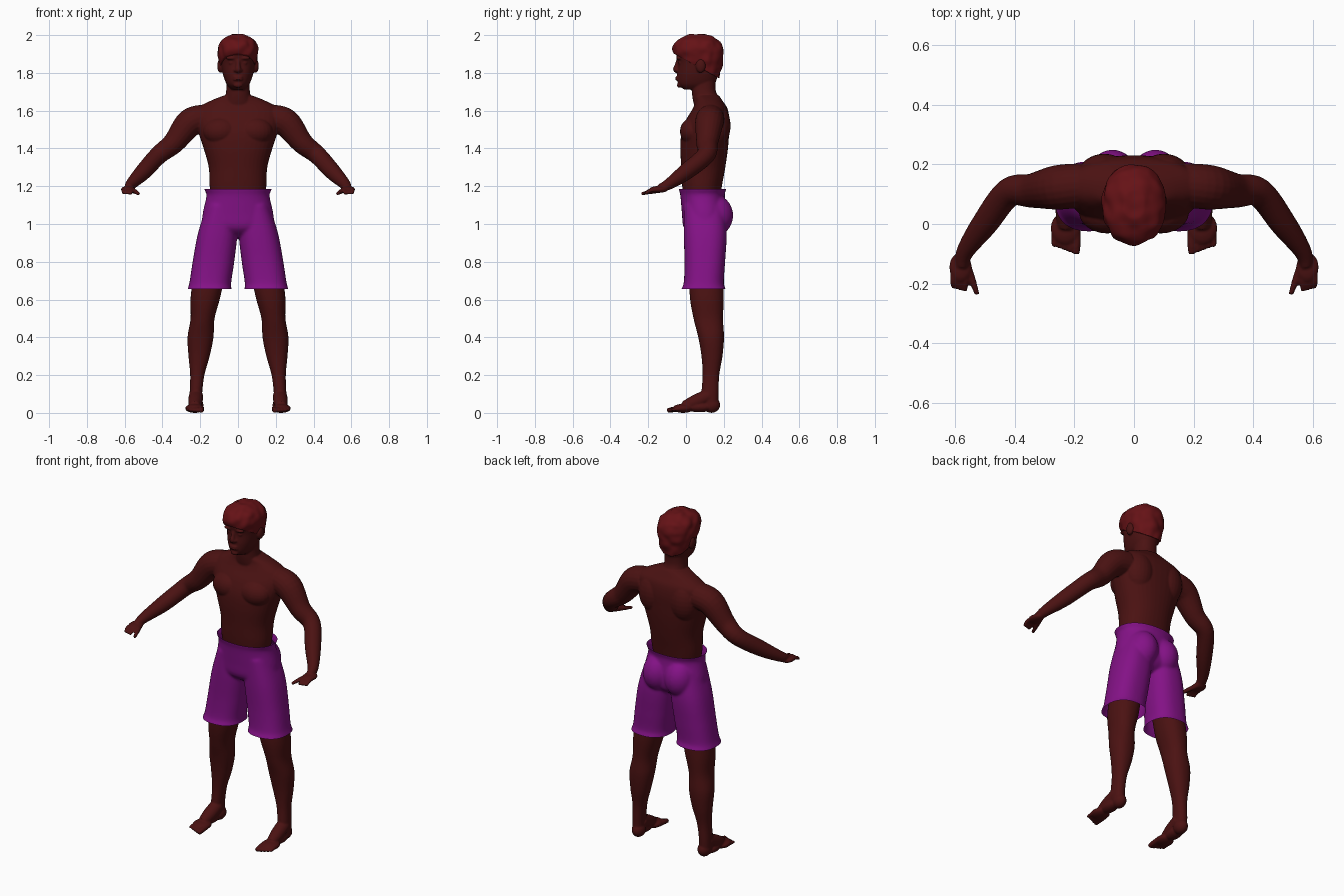
import bpy
import bmesh
from math import cos, sin, pi
from mathutils import Matrix, Vector, noise

cube = bpy.data.objects.get("Cube")
if cube:
    bpy.data.objects.remove(cube, do_unlink=True)


def make_material(name, red, green, blue):
    mat = bpy.data.materials.new(name)
    mat.use_nodes = True
    colour = (red, green, blue, 1)
    mat.diffuse_color = colour
    shader = mat.node_tree.nodes["Principled BSDF"]
    shader.inputs["Base Color"].default_value = colour
    shader.inputs["Roughness"].default_value = 0.8
    return mat


skin = make_material("dark brown skin", 0.07, 0.006, 0.006)
hair_red = make_material("dark red hair", 0.13, 0.006, 0.008)
purple = make_material("purple cloth", 0.23, 0.006, 0.24)


def spline(points, steps=6):
    """Smooth curve through points of any dimension."""
    pts = [Vector(p) for p in points]
    last = len(pts) - 1
    result = []
    for i in range(last):
        a, b, c, d = pts[max(i - 1, 0)], pts[i], pts[i + 1], pts[min(i + 2, last)]
        for k in range(steps):
            t = k / steps
            result.append(0.5 * (2 * b + (c - a) * t + (2 * a - 5 * b + 4 * c - d) * t * t
                                 + (3 * b - a - 3 * c + d) * t ** 3))
    result.append(pts[last])
    return result


def skin_rings(bm, rings):
    """Join rings of points into a closed solid."""
    loops = [[bm.verts.new(p) for p in ring] for ring in rings]
    for low, high in zip(loops, loops[1:]):
        for j in range(len(low)):
            n = (j + 1) % len(low)
            bm.faces.new((low[j], low[n], high[n], high[j]))
    bm.faces.new(loops[0][::-1])
    bm.faces.new(loops[-1])


def rounded(value, power):
    return abs(value) ** (2 / power) * (1 if value > 0 else -1)


def stack(bm, sections, side=1, power=2.2, count=40):
    """Horizontal sections, each given as z, x from, x to, y front, y back."""
    rings = []
    for z, x0, x1, y0, y1 in spline(sections):
        ring = []
        for j in range(count):
            a = 2 * pi * j / count
            x = (x0 + x1) / 2 + (x1 - x0) / 2 * rounded(cos(a), power)
            y = (y0 + y1) / 2 + (y1 - y0) / 2 * rounded(sin(a), power)
            ring.append((side * x, y, z))
        rings.append(ring)
    skin_rings(bm, rings)


def wide(*sections):
    """Symmetric sections from z, half width, front and back."""
    return [(z, -w, w, front, back) for z, w, front, back in sections]


def tube(bm, points, side=1, count=20):
    """Round limb along points given as x, y, z, radius."""
    path = spline(points)
    rings = []
    for i, p in enumerate(path):
        tangent = (path[min(i + 1, len(path) - 1)] - path[max(i - 1, 0)]).to_3d()
        across = tangent.cross(Vector((1, 0, 0.3))).normalized()
        other = tangent.cross(across).normalized()
        ring = []
        for j in range(count):
            a = 2 * pi * j / count
            q = p.to_3d() + p[3] * (across * cos(a) + other * sin(a))
            ring.append((side * q.x, q.y, q.z))
        rings.append(ring)
    skin_rings(bm, rings)


def blob(bm, centre, size, side=1):
    x, y, z = centre
    place = Matrix.Translation((side * x, y, z)) @ Matrix.Diagonal((*size, 1))
    bmesh.ops.create_uvsphere(bm, u_segments=24, v_segments=14, radius=1, matrix=place)


def fuse(name, bm, mat, voxel, smoothing, cuts=(), fill=False, waves=0):
    """Merge overlapping solids into one smooth surface, then trim it."""
    bmesh.ops.recalc_face_normals(bm, faces=bm.faces[:])
    mesh = bpy.data.meshes.new(name)
    bm.to_mesh(mesh)
    bm.free()
    obj = bpy.data.objects.new(name, mesh)
    bpy.context.scene.collection.objects.link(obj)
    remesh = obj.modifiers.new("merge", "REMESH")
    remesh.mode = "VOXEL"
    remesh.voxel_size = voxel
    relax = obj.modifiers.new("relax", "SMOOTH")
    relax.iterations = smoothing
    bpy.context.view_layer.update()
    merged = obj.evaluated_get(bpy.context.evaluated_depsgraph_get())
    bm = bmesh.new()
    bm.from_mesh(merged.to_mesh())
    merged.to_mesh_clear()
    obj.modifiers.clear()
    bm.normal_update()
    if waves:
        for v in bm.verts:
            v.co += v.normal * noise.noise(v.co * 22) * waves
    for point, normal in cuts:
        bmesh.ops.bisect_plane(bm, geom=bm.verts[:] + bm.edges[:] + bm.faces[:],
                               plane_co=point, plane_no=normal, clear_outer=True)
    if fill:
        bmesh.ops.holes_fill(bm, edges=[e for e in bm.edges if e.is_boundary])
    for face in bm.faces:
        face.smooth = True
        face.material_index = 0
    bm.to_mesh(mesh)
    bm.free()
    mesh.materials.clear()
    mesh.materials.append(mat)
    return obj


# Torso, neck and head
body = bmesh.new()
stack(body, wide((1, .13, .01, .18), (1.12, .14, -.01, .18), (1.2, .15, -.02, .19),
                 (1.3, .155, -.025, .208), (1.4, .182, -.03, .222), (1.48, .208, -.024, .228),
                 (1.55, .225, 0, .23), (1.61, .215, .035, .22), (1.65, .15, .05, .195),
                 (1.68, .075, .045, .175)))
stack(body, wide((1.6, .1, .05, .2), (1.66, .072, .036, .178), (1.71, .062, .03, .157),
                 (1.78, .06, .03, .16)))
stack(body, wide((1.712, .035, -.01, .11), (1.74, .06, -.04, .15), (1.79, .079, -.046, .17),
                 (1.85, .089, -.043, .18), (1.9, .092, -.052, .185), (1.95, .08, -.035, .17),
                 (1.98, .05, .01, .12)))

# Middle of the face: nose, lips and chin
tube(body, [(0, -.038, 1.875, .01), (0, -.05, 1.84, .011), (0, -.053, 1.818, .016),
            (0, -.04, 1.808, .012)])
for lip in (1.765, 1.777):
    blob(body, (0, -.045, lip), (.026, .011, .006))
blob(body, (0, -.034, 1.735), (.024, .014, .014))

for side in (-1, 1):
    # Brow, eye, nostril and ear
    blob(body, (.036, -.038, 1.878), (.03, .014, .009), side)
    blob(body, (.034, -.032, 1.853), (.015, .009, .008), side)
    blob(body, (.014, -.046, 1.814), (.01, .012, .009), side)
    blob(body, (.094, .078, 1.837), (.016, .026, .037), side)
    # Chest and back muscles
    blob(body, (.09, .04, 1.49), (.095, .072, .075), side)
    blob(body, (.1, .16, 1.52), (.09, .076, .12), side)
    # Arm
    tube(body, [(.17, .13, 1.56, .074), (.255, .123, 1.535, .075), (.34, .112, 1.43, .058),
                (.42, .105, 1.365, .049), (.5, .002, 1.278, .044), (.565, -.09, 1.212, .03),
                (.578, -.14, 1.188, .022)], side)
    # Hand with four fingers and a thumb
    blob(body, (.582, -.145, 1.183), (.038, .05, .018), side)
    for i in range(4):
        tube(body, [(.56 + .015 * i, -.15, 1.183, .011), (.565 + .014 * i, -.19, 1.177, .01),
                    (.567 + .013 * i, -.225 + .004 * i, 1.16, .007)], side)
    tube(body, [(.563, -.13, 1.18, .014), (.542, -.19, 1.17, .012), (.526, -.236, 1.16, .008)],
         side)
    # Leg
    stack(body, [(1.02, .02, .13, .04, .18), (.92, .03, .175, .03, .19),
                 (.78, .06, .225, .02, .195), (.62, .092, .25, .02, .2),
                 (.5, .124, .251, .04, .196), (.4, .13, .267, .065, .201),
                 (.3, .15, .262, .082, .193), (.2, .178, .253, .088, .176),
                 (.1, .19, .256, .082, .172), (.04, .19, .255, .09, .17)], side)
    # Foot with five toes
    blob(body, (.22, .135, .042), (.037, .046, .042), side)
    tube(body, [(.222, .12, .09, .038), (.226, .05, .058, .038), (.229, -.01, .034, .028)], side)
    blob(body, (.229, .07, .03), (.036, .07, .027), side)
    blob(body, (.229, -.015, .024), (.051, .056, .024), side)
    for i in range(5):
        x = .194 + .0185 * i
        radius = .015 - .0015 * i
        tube(body, [(x, -.02, .022, radius), (x, -.065, .018, radius),
                    (x, -.1 + .007 * i, .012, radius * .8)], side)

fuse("body", body, skin, .005, 3)

# Hair cap, trimmed from the brow down to the nape
hair = bmesh.new()
stack(hair, wide((1.74, .06, .05, .165), (1.8, .085, 0, .182), (1.86, .1, -.04, .196),
                 (1.91, .107, -.067, .2), (1.955, .099, -.062, .188), (1.985, .072, -.03, .155),
                 (2.003, .035, .02, .11)))
fuse("hair", hair, hair_red, .007, 4, [((0, -.06, 1.9), (0, -.55, -1))], True, .008)

# Loose shorts, open at the waist and at both hems
shorts = bmesh.new()
stack(shorts, wide((1.23, .18, -.04, .215), (1.185, .179, -.038, .213), (1.15, .167, -.03, .205),
                   (1.06, .186, -.022, .215), (.99, .19, -.015, .212), (.955, .16, .01, .19),
                   (.93, .1, .05, .15)))
for side in (-1, 1):
    blob(shorts, (.072, .15, 1.045), (.088, .1, .11), side)
    stack(shorts, [(1.1, .01, .165, -.012, .2), (.95, .004, .212, -.012, .215),
                   (.8, .02, .24, -.008, .207), (.69, .036, .257, -.012, .2),
                   (.655, .034, .267, -.025, .21), (.62, .03, .275, -.035, .217)], side, 2.4)
fuse("shorts", shorts, purple, .008, 5,
     [((0, 0, 1.185), (0, 0, 1)), ((0, 0, .655), (0, 0, -1))])
